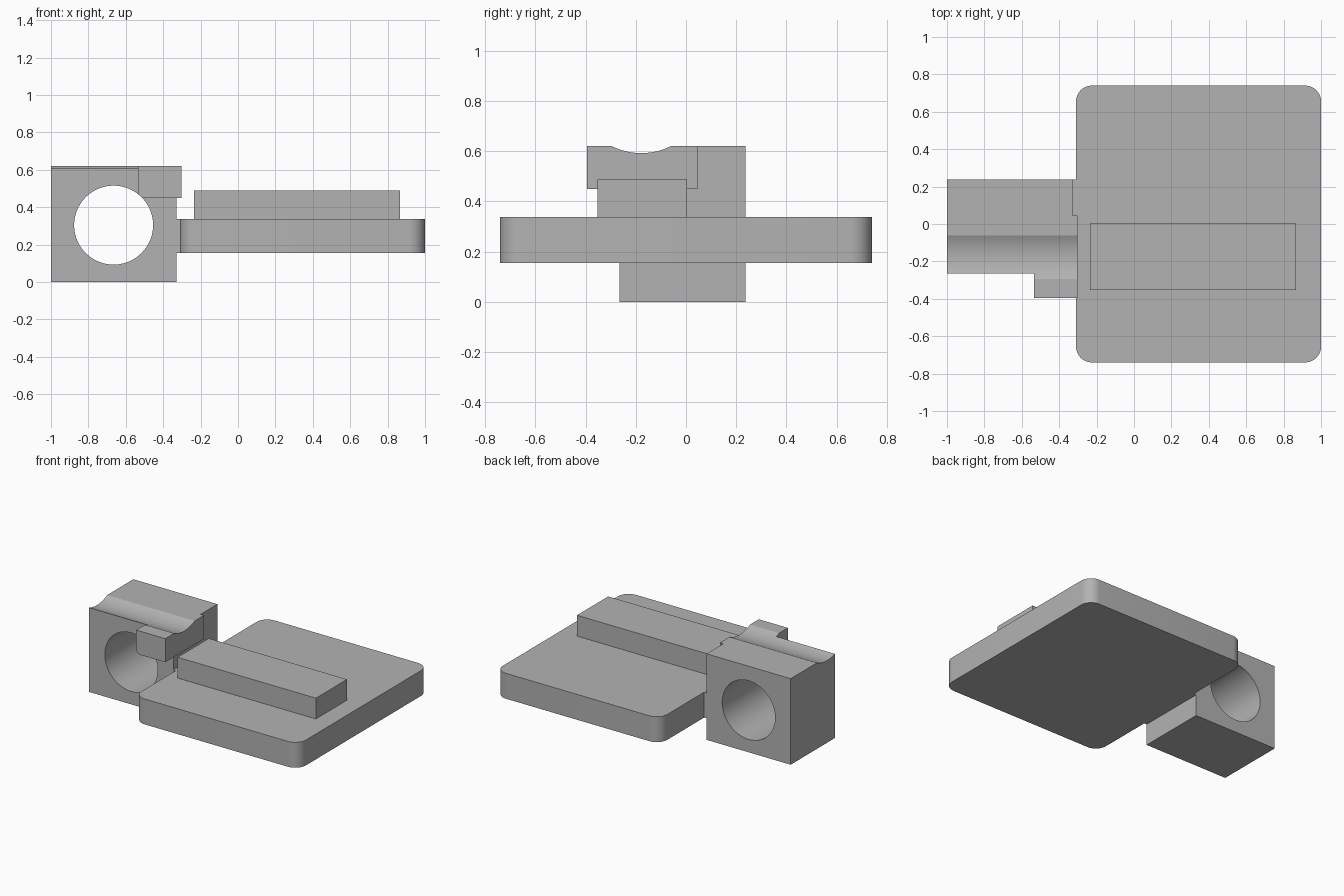
import bpy, bmesh, math
from mathutils import Matrix

cube = bpy.data.objects.get("Cube")
if cube:
    bpy.data.objects.remove(cube, do_unlink=True)

GREY = (0.45, 0.45, 0.45, 1)
mat = bpy.data.materials.new("plain_grey")
mat.use_nodes = True
mat.diffuse_color = GREY
mat.node_tree.nodes["Principled BSDF"].inputs["Base Color"].default_value = GREY


def add_object(name, bm):
    mesh = bpy.data.meshes.new(name)
    bm.to_mesh(mesh)
    bm.free()
    mesh.materials.append(mat)
    obj = bpy.data.objects.new(name, mesh)
    bpy.context.collection.objects.link(obj)
    return obj


def box(name, x, y, z, corner=0):
    """Box from axis ranges, optionally with rounded upright edges."""
    bm = bmesh.new()
    bmesh.ops.create_cube(bm, size=1)
    for v in bm.verts:
        for i, (lo, hi) in enumerate((x, y, z)):
            v.co[i] = lo if v.co[i] < 0 else hi
    if corner:
        upright = [e for e in bm.edges
                   if abs(e.verts[0].co.z - e.verts[1].co.z) > 0.01]
        bmesh.ops.bevel(bm, geom=upright, offset=corner, segments=10,
                        profile=0.5, affect='EDGES')
    return add_object(name, bm)


def rod(name, centre, radius, axis):
    bm = bmesh.new()
    turn = Matrix.Rotation(math.pi / 2, 4, 'X' if axis == 'Y' else 'Y')
    bmesh.ops.create_cone(bm, cap_ends=True, segments=96, radius1=radius,
                          radius2=radius, depth=3,
                          matrix=Matrix.Translation(centre) @ turn)
    return add_object(name, bm)


def combine(target, tool, operation):
    """Apply a boolean and discard the tool."""
    mod = target.modifiers.new(operation.title(), 'BOOLEAN')
    mod.operation, mod.object, mod.solver = operation, tool, 'EXACT'
    bpy.context.view_layer.objects.active = target
    bpy.ops.object.modifier_apply(modifier=mod.name)
    bpy.data.objects.remove(tool, do_unlink=True)


# Base plate with rounded corners, and the raised bar on it
plate = box("base_plate", (-0.31, 1), (-0.74, 0.74), (0.155, 0.338), corner=0.085)
bar = box("raised_bar", (-0.235, 0.867), (-0.352, 0.003), (0.338, 0.488))

# Narrow neck joining plate and block
neck = box("neck", (-0.34, -0.30), (-0.265, 0.237), (0.155, 0.338))
combine(plate, neck, 'UNION')

# Clamp block with side tab, bored through and grooved on top
block = box("clamp_block", (-1, -0.33), (-0.265, 0.237), (0, 0.62))
tab = box("tab", (-0.535, -0.303), (-0.395, 0.045), (0.45, 0.62))
combine(block, tab, 'UNION')
combine(block, rod("bore", (-0.665, 0, 0.304), 0.211, 'Y'), 'DIFFERENCE')
combine(block, rod("groove", (-0.665, -0.178, 0.852), 0.26, 'X'), 'DIFFERENCE')

for obj in (plate, bar, block):
    bpy.ops.object.select_all(action='DESELECT')
    obj.select_set(True)
    bpy.context.view_layer.objects.active = obj
    bpy.ops.object.shade_smooth_by_angle(angle=math.radians(20))
